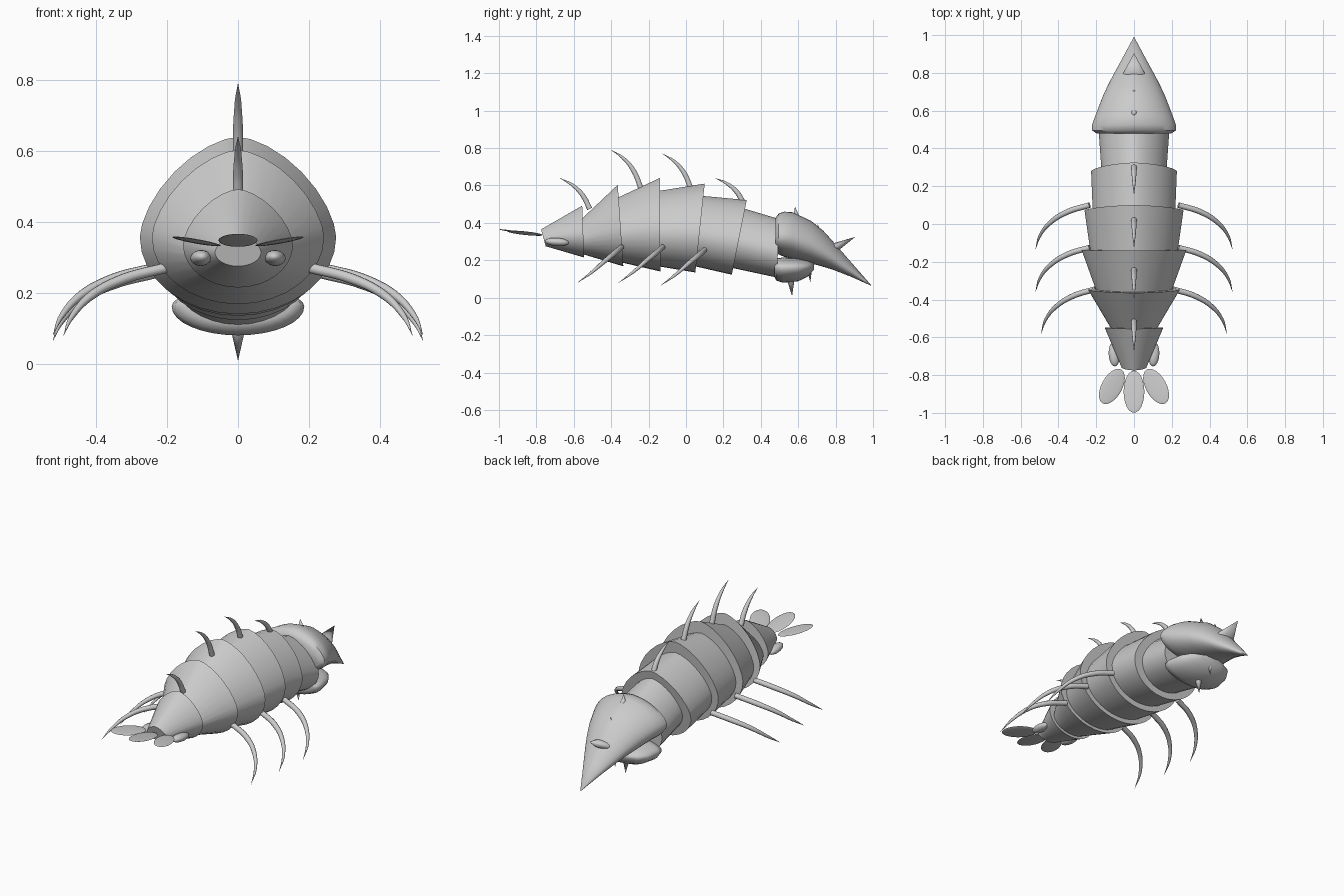
import bpy, bmesh, math
from mathutils import Matrix, Vector

if "Cube" in bpy.data.objects:
    bpy.data.objects.remove(bpy.data.objects["Cube"])

def finish(name, bm, angle=35):
    bmesh.ops.recalc_face_normals(bm, faces=bm.faces)
    me = bpy.data.meshes.new(name)
    bm.to_mesh(me)
    bm.free()
    ob = bpy.data.objects.new(name, me)
    bpy.context.collection.objects.link(ob)
    smooth(ob, angle)
    return ob

def smooth(ob, angle=35):
    bpy.ops.object.select_all(action='DESELECT')
    ob.select_set(True)
    bpy.context.view_layer.objects.active = ob
    bpy.ops.object.shade_smooth_by_angle(angle=math.radians(angle))

def loft(name, rings, n_top=1.6, wide=0.435, sides=32, angle=35):
    """Each ring: (y at top, z top, y at bottom, z bottom, half width)."""
    bm = bmesh.new()
    loops = []
    for yt, zt, yb, zb, hw in rings:
        zw = zb + wide * (zt - zb)
        loop = []
        for i in range(sides):
            a = 2 * math.pi * i / sides
            c, s = math.cos(a), math.sin(a)
            e = 2 / n_top if s > 0 else 1
            x = math.copysign(hw * abs(c) ** e, c)
            z = zw + (zt - zw) * abs(s) ** e if s > 0 else zw + (zw - zb) * s
            t = (z - zb) / (zt - zb)
            loop.append(bm.verts.new((x, yb + (yt - yb) * t, z)))
        loops.append(loop)
    for a, b in zip(loops, loops[1:]):
        for i in range(sides):
            j = (i + 1) % sides
            bm.faces.new((a[i], a[j], b[j], b[i]))
    bm.faces.new(loops[0])
    bm.faces.new(loops[-1])
    return finish(name, bm, angle)

def ellipsoid(name, loc, size, rot=(0, 0, 0)):
    m = Matrix.Translation(loc)
    for ang, ax in zip(rot, 'XYZ'):
        m = m @ Matrix.Rotation(math.radians(ang), 4, ax)
    bm = bmesh.new()
    bmesh.ops.create_uvsphere(bm, u_segments=24, v_segments=12, radius=1,
                              matrix=m @ Matrix.Diagonal((*size, 1)))
    return finish(name, bm, 60)

def spike(name, base, tip, rx, ry):
    base, tip = Vector(base), Vector(tip)
    d = tip - base
    # local x stays on world x
    zax = d.normalized()
    xax = Vector((1, 0, 0))
    yax = zax.cross(xax)
    rot = Matrix((xax, yax, zax)).transposed().to_4x4()
    bm = bmesh.new()
    bmesh.ops.create_cone(bm, cap_ends=True, segments=16, radius1=1, radius2=0, depth=d.length,
                          matrix=Matrix.Translation((base + tip) / 2) @ rot @ Matrix.Diagonal((rx, ry, 1, 1)))
    return finish(name, bm, 50)

def tube(name, pts, radii):
    cu = bpy.data.curves.new(name, 'CURVE')
    cu.dimensions = '3D'
    cu.bevel_depth = 1
    cu.bevel_resolution = 3
    cu.resolution_u = 6
    cu.use_fill_caps = True
    sp = cu.splines.new('BEZIER')
    sp.bezier_points.add(len(pts) - 1)
    for p, co, r in zip(sp.bezier_points, pts, radii):
        p.co = co
        p.radius = r
        p.handle_left_type = p.handle_right_type = 'AUTO'
    ob = bpy.data.objects.new(name, cu)
    bpy.context.collection.objects.link(ob)
    bpy.ops.object.select_all(action='DESELECT')
    ob.select_set(True)
    bpy.context.view_layer.objects.active = ob
    bpy.ops.object.convert(target='MESH')
    smooth(bpy.context.view_layer.objects.active, 50)

# overlapping body shells, front to rear
segments = [
    [(-.775, .365, -.75, .275, .065), (-.555, .492, -.545, .215, .155)],
    [(-.57, .41, -.56, .235, .115), (-.365, .603, -.335, .168, .243)],
    [(-.375, .53, -.36, .192, .195), (-.14, .64, -.137, .14, .277)],
    [(-.15, .57, -.15, .168, .23), (.1, .61, .05, .135, .262)],
    [(.08, .545, .03, .172, .218), (.325, .522, .245, .123, .227)],
    [(.30, .48, .22, .165, .17), (.50, .42, .485, .108, .187)],
]
for i, rings in enumerate(segments):
    loft(f"body_segment_{i + 1}", rings)

# pointed head
head = [(.478, .425, .245, .195), (.495, .45, .232, .222), (.525, .46, .218, .222),
        (.57, .457, .208, .206), (.67, .41, .183, .168), (.735, .357, .165, .138),
        (.785, .302, .15, .112), (.88, .193, .113, .06), (.99, .067, .064, .001)]
loft("head", [(y, zt, y, zb, w) for y, zt, zb, w in head], n_top=1.75, angle=45)

# lower jaw
jaw = [(.472, .195, .115, .15), (.482, .21, .092, .178), (.52, .215, .08, .187),
       (.60, .21, .088, .172), (.65, .20, .112, .14), (.685, .185, .15, .07)]
loft("jaw", [(y, zt, y, zb, w) for y, zt, zb, w in jaw], n_top=2, wide=.6, angle=60)

# horn and small spikes on head and jaw
spike("horn", (0, .79, .265), (0, .905, .325), .062, .026)
spike("head_spike_rear", (0, .59, .43), (0, .583, .487), .018, .018)
spike("head_spike_front", (0, .71, .355), (0, .703, .395), .012, .012)
spike("jaw_spike_rear", (0, .56, .10), (0, .567, .008), .021, .021)
spike("jaw_spike_front", (0, .66, .15), (0, .665, .082), .013, .013)

# curved spines along the back
for i, (by, bz, ty, tz) in enumerate([(-.515, .475, -.675, .64), (-.243, .59, -.40, .79),
                                      (.025, .585, -.125, .77), (.305, .51, .155, .64)]):
    dy, dz = ty - by, tz - bz
    pts = [(0, by + dy * a, bz + dz * b) for a, b in ((0, 0), (.22, .42), (.56, .76), (1, 1))]
    tube(f"back_spine_{i + 1}", pts, (.015, .0135, .009, .0005))

# three pairs of curved legs
for i, (x, y, z) in enumerate([(.205, -.345, .27), (.235, -.125, .27), (.235, .1, .255)]):
    for s, side in ((1, "right"), (-1, "left")):
        path = [(0, 0, 0), (.115, -.035, -.03), (.205, -.09, -.075), (.262, -.16, -.135), (.287, -.235, -.19)]
        tube(f"leg_{side}_{i + 1}", [(s * (x + a), y + b, z + c) for a, b, c in path],
             (.015, .015, .0125, .008, .0005))

# eye bumps
for s, side in ((1, "right"), (-1, "left")):
    ellipsoid(f"eye_{side}", (s * .105, -.69, .298), (.029, .064, .022), (-4, 0, s * -4))

# fan of three flat petals at the front
ellipsoid("petal_middle", (0, -.888, .348), (.055, .113, .005), (-9, 0, 0))
for s, side in ((1, "right"), (-1, "left")):
    ellipsoid(f"petal_{side}", (s * .117, -.86, .345), (.055, .103, .005), (-3, s * -8, s * 29))
